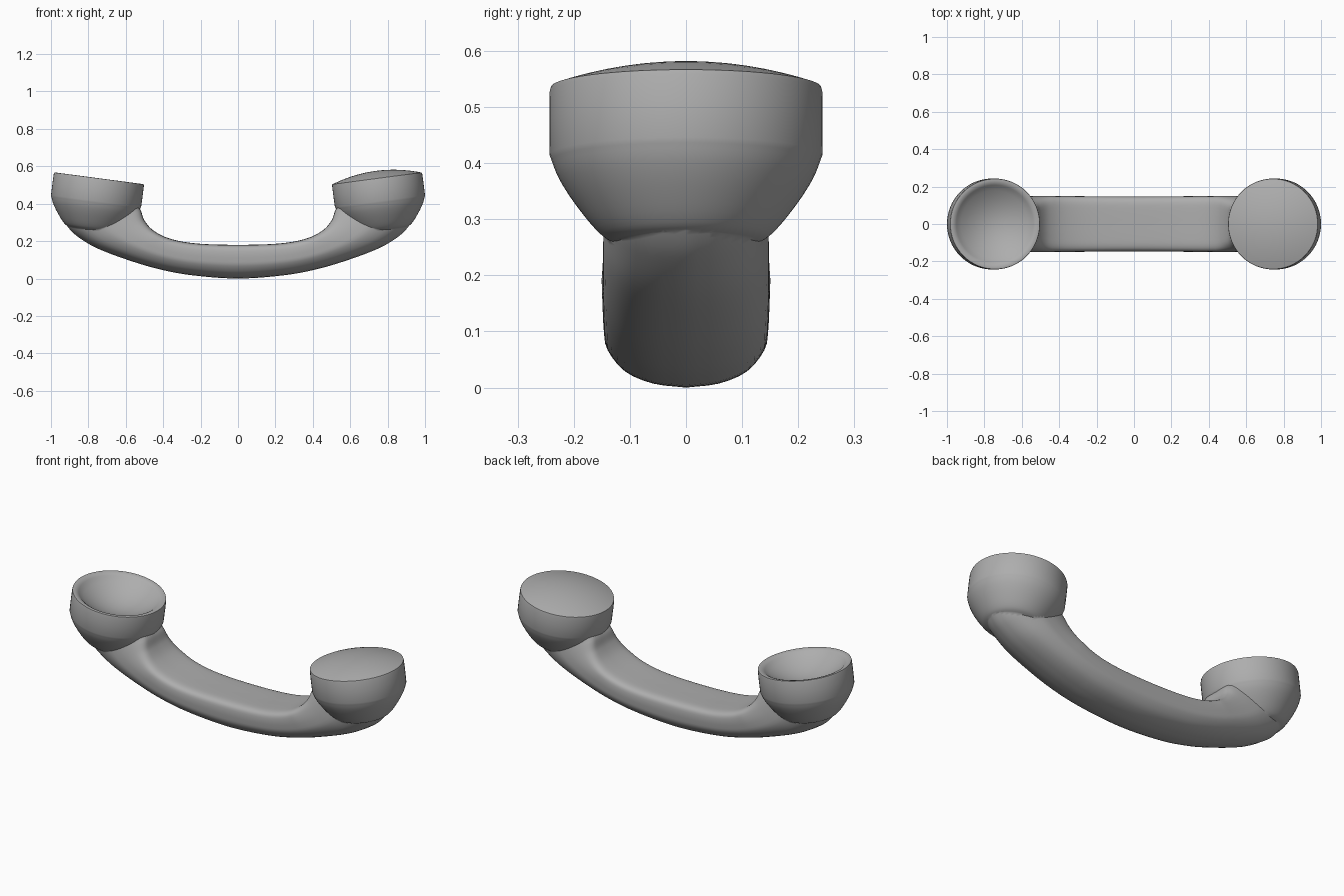
import bpy, bmesh, math
from mathutils import Vector, Matrix

if "Cube" in bpy.data.objects:
    bpy.data.objects.remove(bpy.data.objects["Cube"])


def smooth_path(points, steps):
    """Catmull-Rom interpolation through points of any dimension."""
    p = [Vector(q) for q in points]
    p = [2 * p[0] - p[1]] + p + [2 * p[-1] - p[-2]]
    out = []
    for i in range(1, len(p) - 2):
        a, b, c, d = p[i - 1:i + 3]
        for k in range(steps):
            t = k / steps
            out.append(0.5 * (2 * b + (c - a) * t + (2 * a - 5 * b + 4 * c - d) * t * t
                              + (3 * b - a - 3 * c + d) * t ** 3))
    return out + [p[-2]]


def make_object(name, bm):
    bmesh.ops.recalc_face_normals(bm, faces=bm.faces)
    mesh = bpy.data.meshes.new(name)
    bm.to_mesh(mesh)
    bm.free()
    mesh.materials.append(grey)
    obj = bpy.data.objects.new(name, mesh)
    bpy.context.collection.objects.link(obj)
    return obj


def bridge(bm, rings):
    for r, s in zip(rings, rings[1:]):
        n = len(r)
        for i in range(n):
            bm.faces.new((r[i], r[(i + 1) % n], s[(i + 1) % n], s[i]))


def lathe(name, profile, matrix, n=64):
    """Revolve a closed (radius, height) profile whose ends lie on the axis."""
    bm = bmesh.new()
    first = bm.verts.new((0, 0, profile[0][1]))
    last = bm.verts.new((0, 0, profile[-1][1]))
    rings = [[bm.verts.new((r * math.cos(2 * math.pi * i / n),
                            r * math.sin(2 * math.pi * i / n), z)) for i in range(n)]
             for r, z in profile[1:-1]]
    bridge(bm, rings)
    for i in range(n):
        bm.faces.new((first, rings[0][(i + 1) % n], rings[0][i]))
        bm.faces.new((last, rings[-1][i], rings[-1][(i + 1) % n]))
    bm.transform(matrix)
    return make_object(name, bm)


grey = bpy.data.materials.new("dark_grey")
grey.diffuse_color = (.42, .42, .42, 1)
grey.use_nodes = True
grey.node_tree.nodes["Principled BSDF"].inputs["Base Color"].default_value = grey.diffuse_color

# Handle: cross-sections between an inner (top) and outer (bottom) curve
# each station: top x, top z, bottom x, bottom z
half = [(0, .18, 0, 0), (.22, .187, .25, .018), (.36, .212, .43, .052),
        (.45, .255, .60, .103), (.50, .31, .76, .165), (.524, .37, .865, .23),
        (.565, .405, .918, .287), (.62, .42, .94, .33)]
stations = [(-a, b, -c, d) for a, b, c, d in half[:0:-1]] + half
section_half = smooth_path([(0, 0), (.45, 0), (.78, .015), (.95, .09), (1, .25), (.995, .45),
                            (.95, .63), (.74, .84), (.4, .96), (0, 1)], 3)
section = section_half + [Vector((-q.x, q.y)) for q in section_half[-2:0:-1]]

bm = bmesh.new()
rings = []
for tx, tz, bx, bz in smooth_path(stations, 7):
    w = .147 + .006 * min(1, abs(bx) / .8) ** 2
    taper = .3 * min(1, max(0, (tz - .24) / .13))  # rounder inner side near the cups
    rings.append([bm.verts.new((tx + (bx - tx) * q.y,
                                w * q.x * (1 - taper * (1 - q.y) ** 3),
                                tz + (bz - tz) * q.y)) for q in section])
bridge(bm, rings)
bm.faces.new(rings[0])
bm.faces.new(rings[-1])
handset = make_object("handset", bm)

# Cups: shared bowl and band, then either a hollow or a domed top
bowl = [tuple(q) for q in smooth_path([(.0, -.29), (.08, -.287), (.13, -.276), (.16, -.255),
                                       (.2, -.205), (.228, -.16), (.243, -.122)], 4)]
band = bowl + [(.2435, -.06), (.243, -.008), (.241, 0)]
hollow = [(.232, .001), (.218, -.003), (.208, -.01)] + [
    (.2 * (1 - k / 10), -.018 - .07 * (1 - (1 - k / 10) ** 2)) for k in range(11)]
dome = [(.241 * (1 - k / 10), .041 * (1 - (1 - k / 10) ** 2)) for k in range(1, 11)]

for name, side, top in (("mouthpiece", -1, hollow), ("earpiece", 1, dome)):
    place = (Matrix.Translation((.743 * side, 0, .535))
             @ Matrix.Rotation(math.radians(-7.55 * side), 4, 'Y'))
    cup = lathe(name, band + top, place)
    # Merge the cup into the handle
    mod = handset.modifiers.new(name, 'BOOLEAN')
    mod.operation = 'UNION'
    mod.solver = 'EXACT'
    mod.object = cup
    bpy.context.view_layer.objects.active = handset
    handset.select_set(True)
    bpy.ops.object.modifier_apply(modifier=mod.name)
    bpy.data.objects.remove(cup)

bpy.ops.object.shade_smooth_by_angle(angle=math.radians(45))
